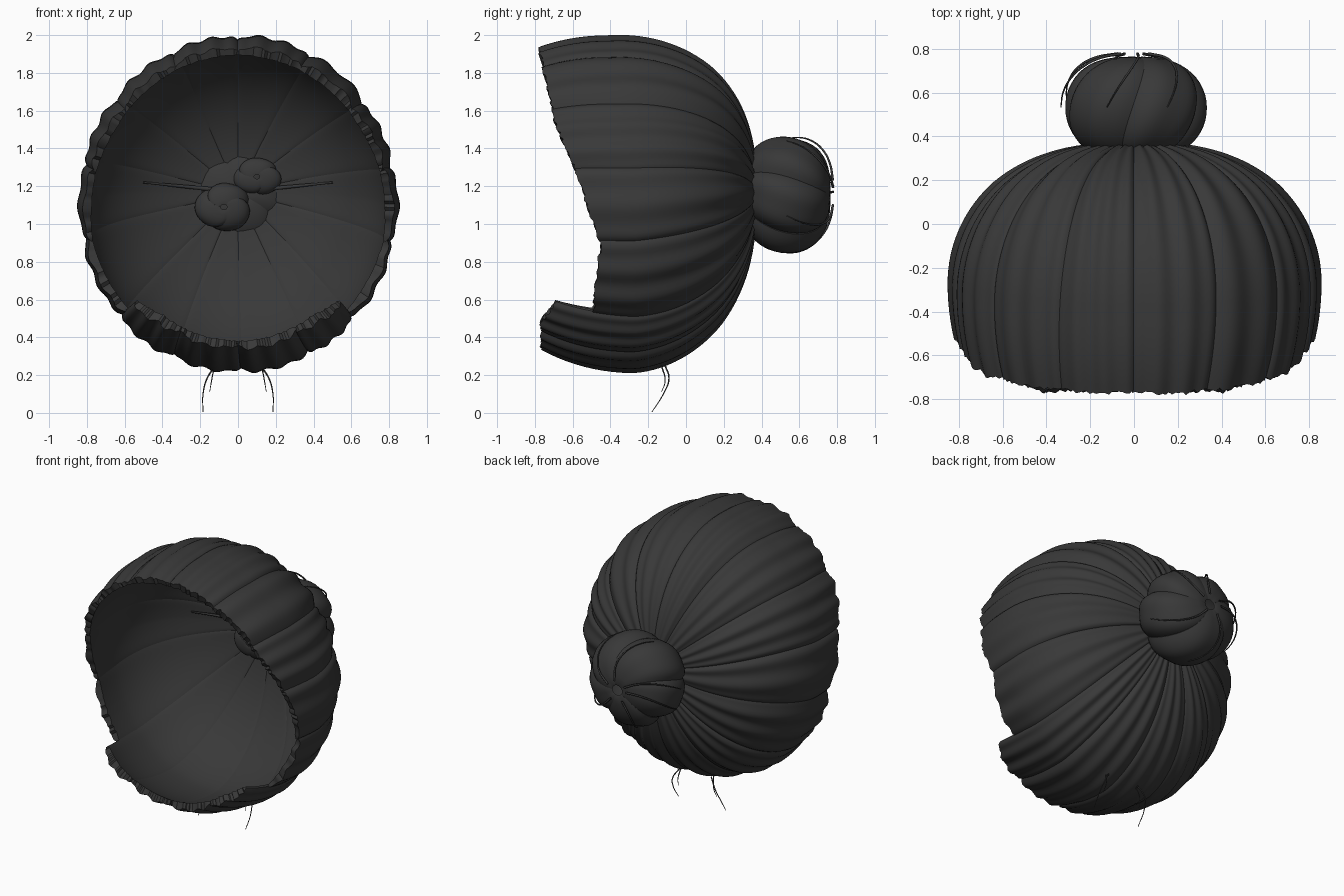
import bpy, math, random
from math import sin, cos, pi

random.seed(4)
old = bpy.data.objects.get("Cube")
if old:
    bpy.data.objects.remove(old, do_unlink=True)

hair = bpy.data.materials.new("charcoal hair")
hair.use_nodes = True
colour = (0.04, 0.04, 0.04, 1)
hair.diffuse_color = colour
bsdf = hair.node_tree.nodes["Principled BSDF"]
bsdf.inputs["Base Color"].default_value = colour
bsdf.inputs["Roughness"].default_value = 0.8


def lock(name, surface, rows, cols):
    """Closed lock of hair; surface(u, v, inner) gives a point across u and along v."""
    verts, faces = [], []
    m = 2 * cols + 2
    for j in range(rows + 1):
        v = j / rows
        verts += [surface(i / cols, v, False) for i in range(cols + 1)]
        verts += [surface(i / cols, v, True) for i in range(cols, -1, -1)]
    for j in range(rows):
        for i in range(m):
            k = (i + 1) % m
            faces.append((j * m + i, j * m + k, (j + 1) * m + k, (j + 1) * m + i))
    last = rows * m
    for i in range(cols):
        faces.append((i, m - 1 - i, m - 2 - i, i + 1))
        faces.append((last + i, last + i + 1, last + m - 2 - i, last + m - 1 - i))
    mesh = bpy.data.meshes.new(name)
    mesh.from_pydata(verts, [], faces)
    mesh.validate()
    mesh.materials.append(hair)
    obj = bpy.data.objects.new(name, mesh)
    bpy.context.collection.objects.link(obj)
    bpy.ops.object.select_all(action='DESELECT')
    obj.select_set(True)
    bpy.context.view_layer.objects.active = obj
    bpy.ops.object.shade_smooth_by_angle(angle=math.radians(40))


def interpolate(x, points):
    if x <= points[0][0]:
        return points[0][1]
    for (xa, ya), (xb, yb) in zip(points, points[1:]):
        if x <= xb:
            return ya + (yb - ya) * (x - xa) / (xb - xa)
    return points[-1][1]


# Front edge of the cap: y against height, for the main part and the nape flap
MAIN_RIM = [(0.55, -0.49), (0.9, -0.45), (1.23, -0.56), (1.55, -0.69), (1.92, -0.765)]
NAPE_RIM = [(0.36, -0.755), (0.42, -0.755), (0.58, -0.67)]
LOCKS = 14

# Seams shared by neighbouring locks: angle and sideways lean
seams = [pi / 2 + 2 * pi * k / LOCKS for k in range(LOCKS + 1)]
seams[5] += 0.07
seams[9] -= 0.07
leans = [random.uniform(-0.04, 0.04) for k in range(LOCKS)]
leans[0] = 0
leans.append(leans[0])


def cap_lock(index):
    nape = 5 <= index <= 8
    lift = random.uniform(-0.004, 0.006)
    phase = random.uniform(0, 2 * pi)
    ridges = random.choice((2, 3, 3))
    jag = [random.uniform(-0.008, 0.008) for _ in range(30)]

    def surface(u, v, inner):
        w = -0.025 + 1.05 * u
        a = seams[index] * (1 - w) + seams[index + 1] * w
        up = sin(a)
        mid = -0.27 - 0.15 * max(up, 0)
        rim = interpolate(1.105 + 0.84 * up, NAPE_RIM if nape else MAIN_RIM)
        rim += jag[round(u * 24)]
        end = math.acos((rim - mid) / 0.88)
        phi = 0.12 + (end - 0.12) * v
        y = mid + (0.365 - mid if phi < pi / 2 else 0.88) * cos(phi)
        r = sin(phi) ** 0.88
        edge = abs(2 * u - 1)
        if inner:
            off = -0.026 + 0.005 * edge ** 8 + 0.01 * v ** 6
        else:
            ripple = 0.5 + 0.5 * sin(2 * pi * ridges * u + phase + v)
            off = 0.022 * (1 - edge ** 6) + 0.016 * ripple * (1 - edge ** 6) - 0.004 + lift
            off *= min(1, 0.25 + r)
        a += (leans[index] * (1 - w) + leans[index + 1] * w) * sin(pi * v)
        zc = 1.105 + 0.06 * max(cos(phi), 0)
        return ((0.82 * r + off) * cos(a), y + off * cos(phi) * 0.8,
                zc + (0.865 * r + off) * sin(a))
    lock(("nape_lock_" if nape else "cap_lock_") + str(index + 1), surface, 36, 24)


for n in range(LOCKS):
    cap_lock(n)


# Knots: twisted segments wrapped round an ellipsoid
def knot(name, centre, size, count, twist, bulge, turn=0.0):
    for n in range(count):
        width = 2 * pi / count
        grow = random.uniform(0.96, 1.03)
        phase = random.uniform(0, 2 * pi)

        def surface(u, v, inner):
            phi = 0.06 + (pi - 0.12) * v
            a = turn + (n + u * 1.04) * width + twist * (v - 0.5)
            s = 0.8 if inner else grow * (1 - bulge * abs(2 * u - 1) ** 3)
            if not inner:
                s += 0.012 * sin(4 * pi * u + phase)
            r = sin(phi) ** 0.7 * s
            depth = 0.9 + 0.1 * s
            return (centre[0] + size[0] * r * cos(a),
                    centre[1] + size[1] * depth * cos(phi),
                    centre[2] + size[2] * r * sin(a))
        lock(name + "_segment_" + str(n + 1), surface, 24, 14)


knot("bun", (0.005, 0.53, 1.16), (0.335, 0.235, 0.31), 5, 0.8, 0.13, 0.35)
knot("inner_knot", (-0.075, 0.3, 1.09), (0.15, 0.075, 0.13), 3, 1.8, 0.18)
knot("inner_knot_tail", (0.1, 0.31, 1.25), (0.13, 0.05, 0.1), 3, 1.2, 0.18, 0.4)


# Loose strands
def strand(name, points, radius):
    curve = bpy.data.curves.new(name, 'CURVE')
    curve.dimensions = '3D'
    curve.bevel_depth = radius
    curve.bevel_resolution = 1
    curve.resolution_u = 6
    spline = curve.splines.new('BEZIER')
    spline.bezier_points.add(len(points) - 1)
    for i, (bp, p) in enumerate(zip(spline.bezier_points, points)):
        bp.co = p
        bp.handle_left_type = bp.handle_right_type = 'AUTO'
        bp.radius = 1 - 0.6 * i / (len(points) - 1)
    obj = bpy.data.objects.new(name, curve)
    bpy.context.collection.objects.link(obj)
    curve.materials.append(hair)


for side, label in ((1, "left"), (-1, "right")):
    strand("nape_wisp_" + label, [(side * 0.12, -0.11, 0.25), (side * 0.165, -0.09, 0.18),
           (side * 0.185, -0.12, 0.1), (side * 0.185, -0.18, 0.005)], 0.005)
    strand("short_wisp_" + label, [(side * 0.125, -0.13, 0.25), (side * 0.14, -0.11, 0.17),
           (side * 0.15, -0.13, 0.11)], 0.004)
    strand("inner_strand_" + label, [(side * 0.1, 0.31, 1.18), (side * 0.3, 0.28, 1.2),
           (side * 0.5, 0.19, 1.22)], 0.014)


# Stray hairs arching over the bun, meeting at its back
for n, angle in enumerate((0.5, 1.35, 2.5, 3.0, 4.1, 5.3)):
    path = []
    for k in range(6):
        phi = 0.12 + k * 0.3
        r = 0.335 * sin(phi) ** 0.7
        a = angle + 0.12 * k
        path.append((r * cos(a), 0.545 + 0.235 * cos(phi), 1.16 + 0.94 * r * sin(a)))
    strand("bun_stray_hair_" + str(n + 1), path, 0.007)
